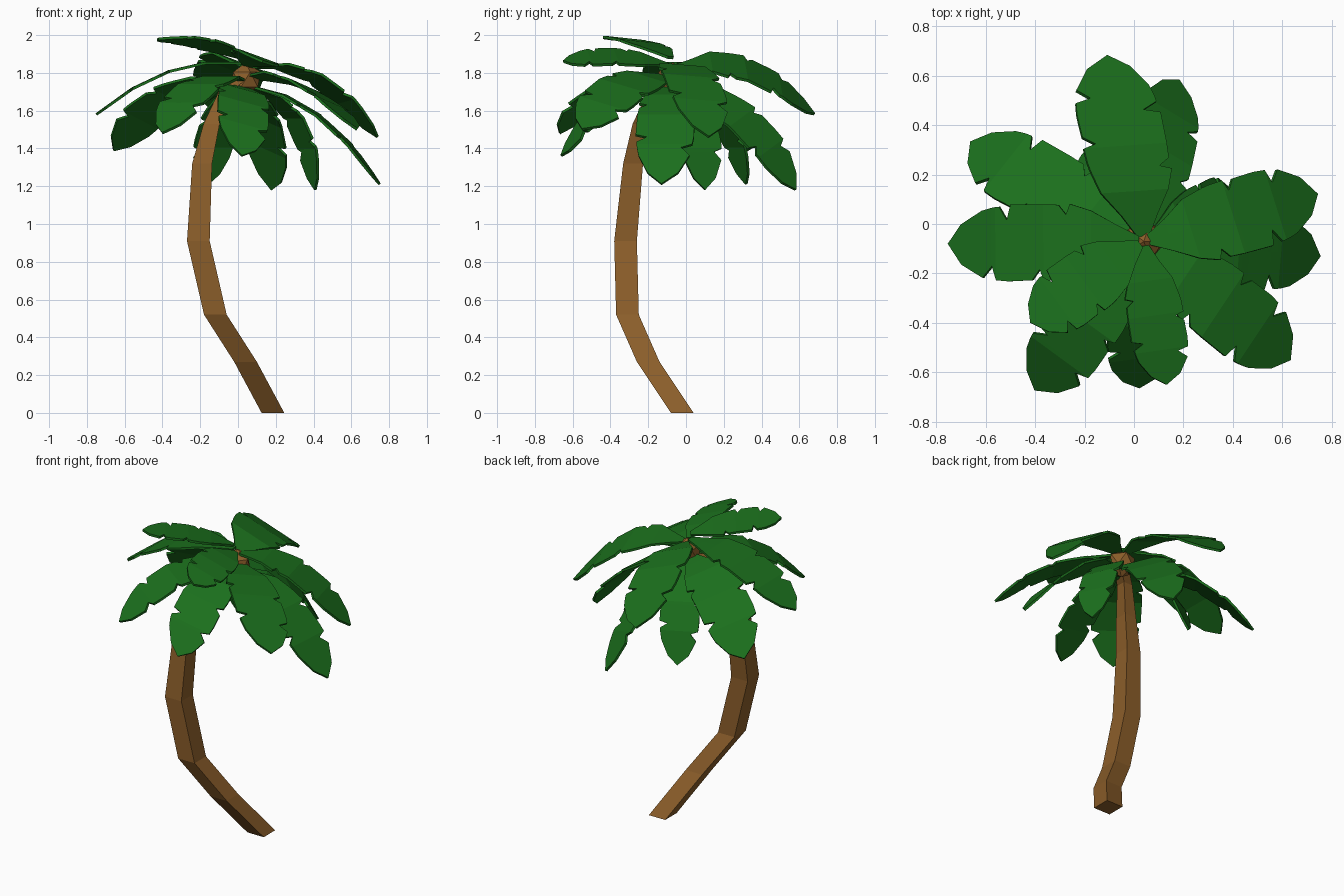
import bpy
import bmesh
from math import cos, radians, sin
from mathutils import Vector

default = bpy.data.objects.get("Cube")
if default:
    bpy.data.objects.remove(default, do_unlink=True)


def make_material(name, color):
    mat = bpy.data.materials.new(name)
    mat.use_nodes = True
    mat.diffuse_color = color
    mat.node_tree.nodes["Principled BSDF"].inputs["Base Color"].default_value = color
    return mat


bark = make_material("bark brown", (0.26, 0.112, 0.023, 1))
leaf = make_material("leaf green", (0.011, 0.16, 0.012, 1))


def make_object(name, bm, mat):
    bmesh.ops.recalc_face_normals(bm, faces=bm.faces)
    mesh = bpy.data.meshes.new(name)
    bm.to_mesh(mesh)
    bm.free()
    mesh.materials.append(mat)
    obj = bpy.data.objects.new(name, mesh)
    bpy.context.collection.objects.link(obj)
    return obj


# Trunk: square sections stacked along a leaning path (x, y, z, width)
TRUNK = [
    (0.185, -0.02, 0, 0.12), (0.04, -0.2, 0.27, 0.12),
    (-0.12, -0.31, 0.52, 0.12), (-0.21, -0.32, 0.91, 0.12),
    (-0.19, -0.28, 1.32, 0.105), (-0.14, -0.24, 1.53, 0.085),
    (-0.07, -0.17, 1.7, 0.065), (0.03, -0.09, 1.78, 0.06),
]
bm = bmesh.new()
rings = []
for x, y, z, width in TRUNK:
    h = width / 2
    rings.append([bm.verts.new((x + sx * h, y + sy * h, z))
                  for sx, sy in ((-1, -1), (1, -1), (1, 1), (-1, 1))])
for low, high in zip(rings, rings[1:]):
    for i in range(4):
        j = (i + 1) % 4
        bm.faces.new((low[i], low[j], high[j], high[i]))
bm.faces.new(rings[0])
bm.faces.new(rings[-1])
make_object("trunk", bm, bark)

# Crown: faceted knob that the fronds grow from
CROWN = Vector((0.04, -0.07, 1.765))
bm = bmesh.new()
bmesh.ops.create_icosphere(bm, subdivisions=1, radius=0.09)
bmesh.ops.translate(bm, verts=bm.verts, vec=CROWN)
make_object("crown", bm, bark)

# Frond outline: distance along the rib, left and right width, with torn notches
OUTLINE = [
    (0, 0.14, 0.14), (0.12, 0.42, 0.45), (0.25, 0.8, 0.82),
    (0.36, 0.93, 1), (0.38, 0.95, 0.72), (0.42, 0.98, 0.98),
    (0.5, 1, 1), (0.52, 0.7, 1), (0.56, 0.98, 1),
    (0.67, 1, 1), (0.69, 1, 0.6), (0.73, 0.98, 0.95),
    (0.75, 0.97, 0.94), (0.77, 0.6, 0.92), (0.82, 0.9, 0.85),
    (0.93, 0.55, 0.5), (1, 0, 0),
]
BENDS = 4


def make_frond(name, tip, root_z, bend, bend_z, half_width, roll):
    """Leaf following a coarse arc from the crown to its tip, rolled about its rib."""
    tip = Vector(tip)
    out = Vector((tip.x - CROWN.x, tip.y - CROWN.y, 0)).normalized()
    root = Vector((CROWN.x, CROWN.y, root_z)) + out * 0.02
    left_dir = Vector((-out.y, out.x, 0))
    up_dir = (tip - root).cross(left_dir).normalized()
    side = left_dir * cos(radians(roll)) + up_dir * sin(radians(roll))
    peak = root.lerp(tip, bend)
    peak.z = bend_z
    arc = [root.lerp(peak, i / BENDS).lerp(peak.lerp(tip, i / BENDS), i / BENDS)
           for i in range(BENDS + 1)]
    bm = bmesh.new()
    rows = []
    for t, left, right in OUTLINE:
        i = min(int(t * BENDS), BENDS - 1)
        rib = arc[i].lerp(arc[i + 1], t * BENDS - i)
        rows.append([bm.verts.new(rib + side * offset * half_width)
                     for offset in (left, 0, -right)])
    for a, b in zip(rows, rows[1:]):
        for i in range(2):
            bm.faces.new((a[i], a[i + 1], b[i + 1], b[i]))
    bmesh.ops.remove_doubles(bm, verts=bm.verts, dist=0.0005)
    obj = make_object(name, bm, leaf)
    thick = obj.modifiers.new("thickness", "SOLIDIFY")
    thick.thickness = 0.014
    thick.offset = 0


# Fronds: tip, root height, bend position, bend height, half width, roll
FRONDS = {
    "back_upper": ((-0.11, 0.68, 1.58), 1.83, 0.5, 1.94, 0.18, 22),
    "back_lower": ((0.18, 0.58, 1.18), 1.73, 0.6, 1.67, 0.14, 28),
    "back_right": ((-0.66, 0.33, 1.39), 1.75, 0.6, 1.77, 0.16, 20),
    "right": ((-0.75, -0.08, 1.58), 1.85, 0.5, 1.9, 0.155, 0),
    "front_right_upper": ((-0.42, -0.4, 1.98), 1.88, 0.5, 1.99, 0.135, 5),
    "front_right_lower": ((-0.4, -0.67, 1.48), 1.76, 0.55, 1.85, 0.15, 0),
    "front_lower": ((0.02, -0.66, 1.36), 1.72, 0.6, 1.74, 0.14, -18),
    "front_upper": ((0.13, -0.65, 1.86), 1.84, 0.5, 1.92, 0.12, -20),
    "front_left": ((0.63, -0.55, 1.5), 1.78, 0.55, 1.81, 0.16, -15),
    "left_lower": ((0.75, -0.13, 1.21), 1.73, 0.55, 1.68, 0.155, 0),
    "left_upper": ((0.74, 0.12, 1.46), 1.83, 0.5, 1.91, 0.155, -5),
    "back_right_low": ((-0.16, 0.32, 1.21), 1.72, 0.75, 1.65, 0.12, 0),
    "back_left_low": ((0.41, 0.1, 1.18), 1.73, 0.85, 1.67, 0.12, 0),
}
for place, shape in FRONDS.items():
    make_frond("frond_" + place, *shape)
